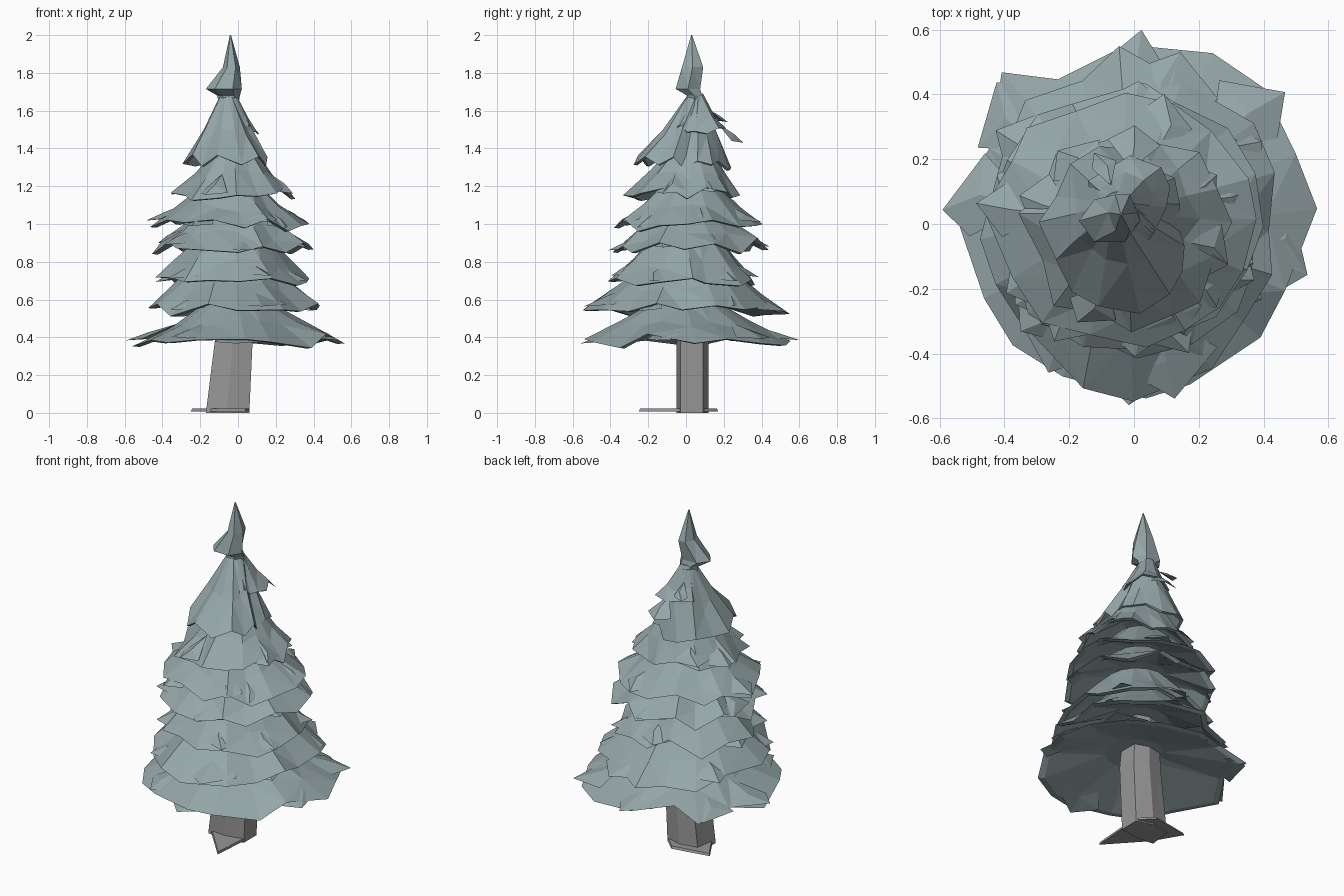
import bpy, bmesh, math, random
from mathutils import Vector

if "Cube" in bpy.data.objects:
    bpy.data.objects.remove(bpy.data.objects["Cube"])

random.seed(11)


def material(name, color):
    m = bpy.data.materials.new(name)
    m.diffuse_color = color
    m.use_nodes = True
    m.node_tree.nodes["Principled BSDF"].inputs["Base Color"].default_value = m.diffuse_color
    return m


needles = material("needles", (0.30, 0.38, 0.39, 1))
bark = material("bark", (0.31, 0.31, 0.31, 1))


def finish(name, bm, mat):
    bmesh.ops.recalc_face_normals(bm, faces=bm.faces)
    bmesh.ops.triangulate(bm, faces=bm.faces)
    mesh = bpy.data.meshes.new(name)
    bm.to_mesh(mesh)
    bm.free()
    obj = bpy.data.objects.new(name, mesh)
    mesh.materials.append(mat)
    bpy.context.collection.objects.link(obj)
    return obj


def loft(bm, rings):
    """Skin a stack of rings that all have the same number of points."""
    loops = [[bm.verts.new(p) for p in ring] for ring in rings]
    for a, b in zip(loops, loops[1:]):
        for i in range(len(a)):
            j = (i + 1) % len(a)
            bm.faces.new((a[i], a[j], b[j], b[i]))
    bm.faces.new(loops[0])
    bm.faces.new(loops[-1])


def radius_at(radii, angle):
    t = angle / math.tau * 8
    i = math.floor(t)
    f = t - i
    return radii[i % 8] * (1 - f) + radii[(i + 1) % 8] * f


def polar(center, r, angle, z):
    return Vector((center[0] + r * math.cos(angle), center[1] + r * math.sin(angle), z))


def flap(bm, base, angle, r, z, slope):
    """Broad pointed bough lying nearly flush on a skirt."""
    w = random.uniform(0.2, 0.36)
    root = polar(base, r * 0.55, angle, z + slope * 0.42)
    left = polar(base, r * 0.86, angle - w, z + slope * 0.04)
    right = polar(base, r * 0.86, angle + w, z + slope * 0.04)
    tip = polar(base, r * random.uniform(0.97, 1.04), angle + random.uniform(-.12, .12), z)
    ridge = polar(base, r * 0.82, angle + random.uniform(-.08, .08), z + slope * 0.2)
    v = [bm.verts.new(p) for p in (root, left, tip, right, ridge)]
    for a, b in ((0, 1), (1, 2), (2, 3), (3, 0)):
        bm.faces.new((v[a], v[b], v[4]))
    bm.faces.new((v[3], v[2], v[1], v[0]))


def tier(name, rim_z, top_z, top_r, top_c, radii, flaps):
    """Ragged skirt of boughs, hollow underneath; radii go E, NE, N ... SE."""
    bm = bmesh.new()
    n = 16
    top, rim, lip, inner = [], [], [], []
    h = top_z - rim_z
    for i in range(n):
        a = math.tau * i / n
        tip = i % 2 == 0
        r = radius_at(radii, a) * (random.uniform(0.96, 1.0) if tip else random.uniform(0.83, 1.03))
        z = rim_z + (random.uniform(-0.03, 0.02) if tip else random.uniform(-0.02, 0.06))
        aj = a + random.uniform(-0.1, 0.1)
        top.append(polar(top_c, top_r, a, top_z))
        rim.append(polar((0, 0), r, aj, z))
        lip.append(polar((0, 0), r * 0.93, aj, z - 0.003))
        inner.append(polar(top_c, top_r * 0.9, a, rim_z + h * 0.55))
    # shoulder ring gives the slightly concave, uneven sweep
    mid = [t.lerp(q, random.uniform(0.4, 0.6)) + Vector((0, 0, -0.06 * h + random.uniform(-.02, .02)))
           for t, q in zip(top, rim)]
    loft(bm, [top, mid, rim, lip, inner])
    for k in range(flaps):
        a = math.tau * (k + random.uniform(0.1, 0.9)) / flaps
        flap(bm, (0, 0), a, radius_at(radii, a), rim_z + random.uniform(-0.01, 0.03), h)
    finish(name, bm, needles)


# Skirts of boughs, bottom to top
tiers = [
    (0.37, 0.58, 0.18, (0, 0), (.58, .60, .575, .63, .58, .54, .54, .54), 7),
    (0.54, 0.80, 0.20, (-.02, 0), (.43, .50, .56, .52, .49, .48, .57, .47), 6),
    (0.70, 0.93, 0.18, (-.02, 0), (.39, .40, .38, .45, .44, .44, .42, .42), 6),
    (0.87, 1.08, 0.16, (-.03, .01), (.40, .42, .45, .46, .46, .44, .40, .39), 6),
    (0.99, 1.22, 0.13, (-.03, .02), (.38, .38, .41, .45, .48, .43, .39, .37), 6),
    (1.15, 1.41, 0.10, (-.02, .03), (.31, .30, .29, .33, .36, .36, .34, .32), 5),
    (1.31, 1.67, 0.05, (-.05, .05), (.14, .19, .24, .28, .30, .29, .28, .21), 0),
]
for i, t in enumerate(tiers):
    tier(f"branch_tier_{i + 1}", *t)

# Small upper boughs hanging toward the back
tier("upper_boughs", 1.49, 1.69, 0.04, (-.05, .05),
     (.08, .16, .22, .20, .14, .09, .07, .07), 0)
bm = bmesh.new()
flap(bm, (-.03, 0), 1.45, 0.31, 1.43, 0.24)
flap(bm, (-.03, 0), 1.9, 0.23, 1.54, 0.16)
finish("back_boughs", bm, needles)

# Pointed crown on a narrow neck
bm = bmesh.new()
rings = []
for z, cx, cy, rx, ry in ((1.62, -.05, .05, .05, .05), (1.68, -.05, .045, .06, .045),
                          (1.715, -.075, .01, .095, .075), (1.83, -.035, .035, .045, .065),
                          (2.0, -.04, .03, .003, .003)):
    rings.append([(cx + rx * math.cos(math.tau * k / 6), cy + ry * math.sin(math.tau * k / 6), z)
                  for k in range(6)])
loft(bm, rings)
finish("crown", bm, needles)

# Trunk, leaning slightly
bm = bmesh.new()
foot = [(-.17, -.04), (-.06, -.05), (.06, -.03), (.06, .09), (-.04, .12), (-.15, .10)]
loft(bm, [[(x, y, 0.0) for x, y in foot],
          [(x * 0.87 + .025, y, 0.38) for x, y in foot],
          [(x * 0.7, y * 0.8, 0.75) for x, y in foot]])
finish("trunk", bm, bark)

# Flat root flare at the ground
bm = bmesh.new()
roots = [(-.25, .13), (-.15, -.04), (.04, -.25), (.06, .02), (.05, .10), (-.02, .17)]
loft(bm, [[(x, y, 0.008) for x, y in roots],
          [(x * 0.97, y * 0.97, 0.022) for x, y in roots]])
finish("root_flare", bm, bark)
